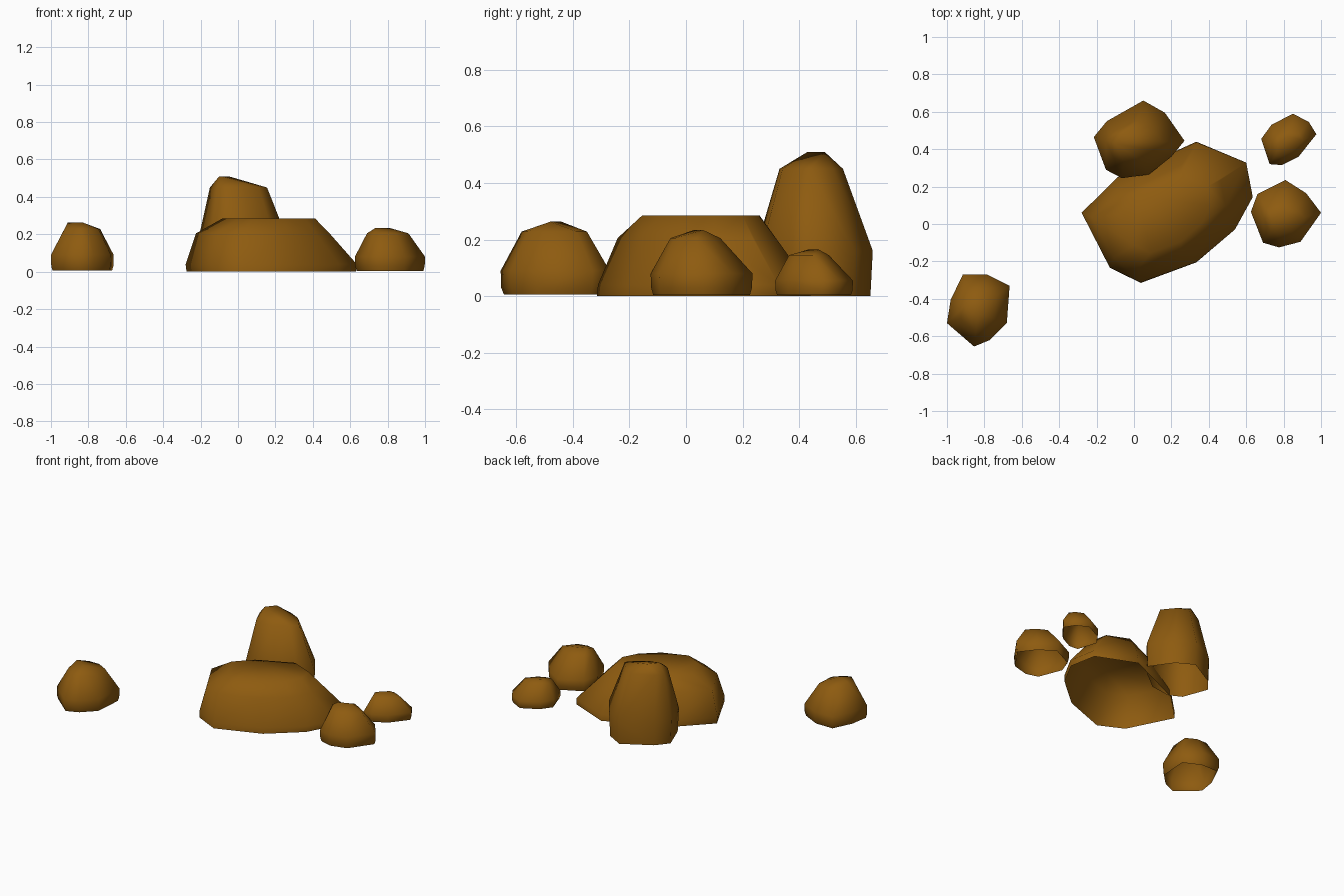
import bpy, bmesh

if "Cube" in bpy.data.objects:
    bpy.data.objects.remove(bpy.data.objects["Cube"])

brown = bpy.data.materials.new("rock brown")
brown.diffuse_color = (0.27, 0.105, 0.005, 1)
brown.use_nodes = True
brown.node_tree.nodes["Principled BSDF"].inputs["Base Color"].default_value = brown.diffuse_color


def rock(name, outline, rings, peak=()):
    """Convex boulder: the plan outline scaled into rings, plus peak points; open underneath.
    Each ring is (z, scale x, scale y, shift x, shift y)."""
    xs, ys = zip(*outline)
    cx, cy = (min(xs) + max(xs)) / 2, (min(ys) + max(ys)) / 2
    bm = bmesh.new()
    for z, sx, sy, dx, dy in rings:
        for x, y in outline:
            bm.verts.new((cx + dx + (x - cx) * sx, cy + dy + (y - cy) * sy, z))
    for p in peak:
        bm.verts.new(p)
    bmesh.ops.convex_hull(bm, input=bm.verts[:])
    # remove the underside and any points left inside the hull
    base = rings[0][0] + 0.001
    bottom = [f for f in bm.faces if all(v.co.z < base for v in f.verts)]
    bmesh.ops.delete(bm, geom=bottom, context='FACES')
    bmesh.ops.delete(bm, geom=[e for e in bm.edges if not e.link_faces], context='EDGES')
    bmesh.ops.delete(bm, geom=[v for v in bm.verts if not v.link_faces], context='VERTS')
    bmesh.ops.recalc_face_normals(bm, faces=bm.faces[:])
    if sum(f.normal.z for f in bm.faces) < 0:
        bmesh.ops.reverse_faces(bm, faces=bm.faces[:])
    for f in bm.faces:
        f.smooth = True
    me = bpy.data.meshes.new(name)
    bm.to_mesh(me)
    bm.free()
    me.materials.append(brown)
    bpy.context.collection.objects.link(bpy.data.objects.new(name, me))


# broad flat-topped boulder
rock("large_flat_rock",
     [(-.28, .06), (-.09, .25), (.335, .44), (.60, .33), (.635, .145),
      (.54, -.03), (.335, -.205), (.035, -.315), (-.13, -.235)],
     [(0, .99, 1, 0, 0), (.04, 1, .99, 0, 0),
      (.205, .78, .74, -.045, -.025), (.285, .54, .55, -.013, -.01)])

# tall boulder behind
rock("tall_rock",
     [(.05, .66), (.165, .595), (.27, .445), (.2, .36), (.08, .265),
      (-.065, .245), (-.15, .29), (-.215, .465), (-.145, .55)],
     [(0, .97, .96, 0, 0), (.16, 1, 1, 0, 0), (.45, .63, .54, -.025, -.01)],
     [(-.10, .43, .51), (-.05, .49, .51)])

# lone rock on the left
rock("left_rock",
     [(-.915, -.27), (-.785, -.27), (-.665, -.33), (-.68, -.53),
      (-.77, -.62), (-.855, -.655), (-1, -.53), (-.98, -.405)],
     [(.006, .95, .94, 0, 0), (.03, .99, .99, 0, 0), (.09, 1, 1, 0, 0),
      (.228, .57, .6, 0, -.003)],
     [(-.91, -.44, .263), (-.83, -.48, .263)])

# two rocks on the right
rock("right_rock",
     [(.81, .235), (.92, .165), (1, .06), (.89, -.095),
      (.775, -.125), (.69, -.10), (.625, .065), (.66, .16)],
     [(.004, .95, .95, 0, 0), (.03, .99, .99, 0, 0), (.08, 1, 1, 0, 0),
      (.205, .59, .49, -.012, -.022)],
     [(.735, .03, .234), (.81, .06, .234)])

rock("small_right_rock",
     [(.85, .59), (.935, .545), (.975, .48), (.88, .36),
      (.79, .315), (.725, .32), (.68, .455), (.735, .53)],
     [(.004, .95, .95, 0, 0), (.02, .99, .99, 0, 0), (.055, 1, 1, 0, 0),
      (.145, .59, .51, -.01, -.018)],
     [(.775, .43, .164), (.82, .47, .164)])
